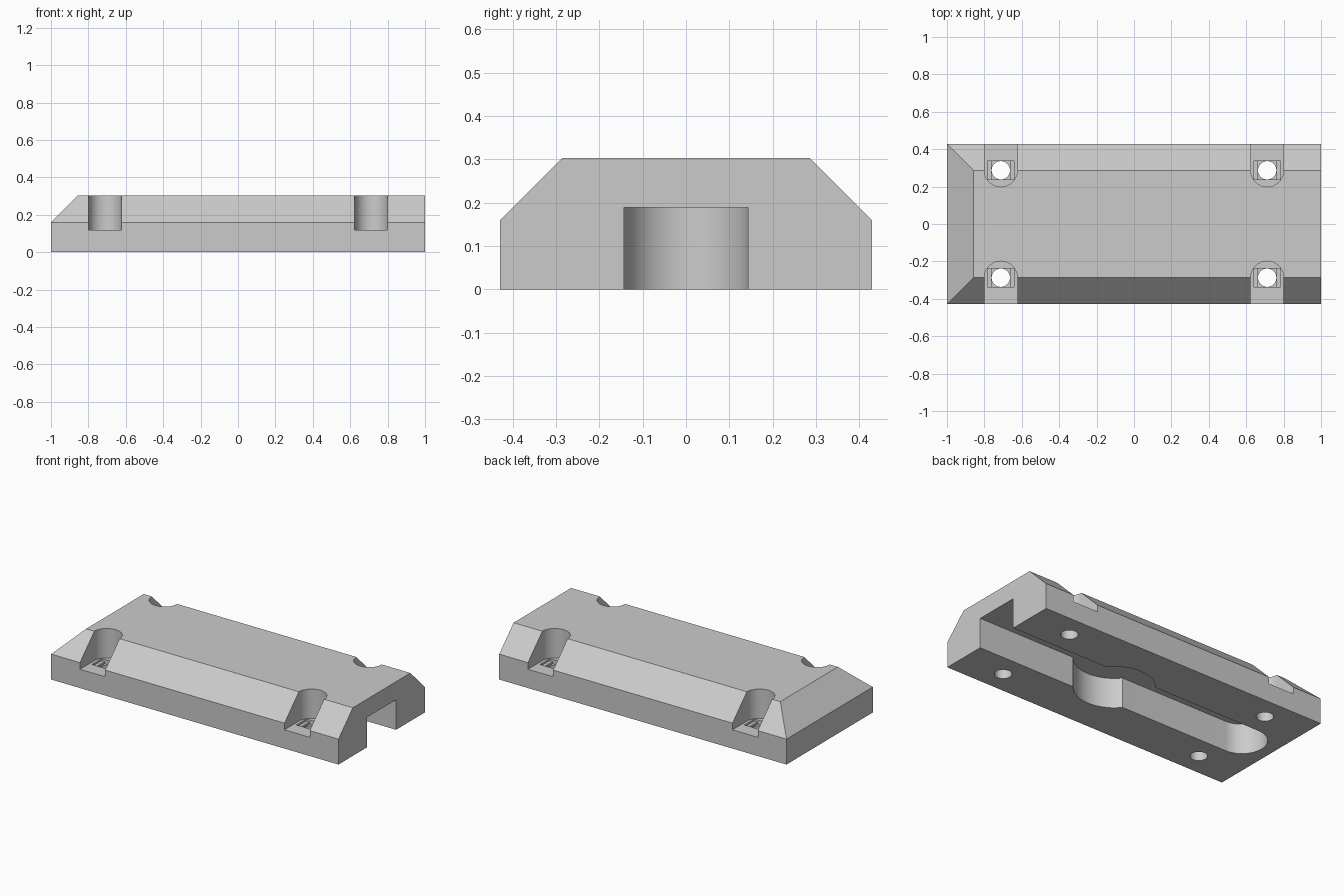
import bpy, bmesh, math

cube = bpy.data.objects.get("Cube")
if cube:
    bpy.data.objects.remove(cube, do_unlink=True)

HALF_W, HEIGHT, SIDE_H = 0.429, 0.303, 0.16
CHAMFER = HEIGHT - SIDE_H
SLOT_R, SLOT_H, SLOT_END = 0.1435, 0.189, -0.786
BULGE_X, BULGE_R = 0.143, 0.23
SCREW_X, SCREW_Y, POCKET_R, HOLE_R = 0.712, 0.287, 0.088, 0.049
FLOOR, STEP = 0.118, 0.014

grey = bpy.data.materials.new("light_grey")
grey.use_nodes = True
colour = (0.6, 0.6, 0.6, 1)
grey.diffuse_color = colour
grey.node_tree.nodes["Principled BSDF"].inputs["Base Color"].default_value = colour


def add_object(name, bm):
    bmesh.ops.recalc_face_normals(bm, faces=bm.faces)
    mesh = bpy.data.meshes.new(name)
    bm.to_mesh(mesh)
    bm.free()
    mesh.materials.append(grey)
    obj = bpy.data.objects.new(name, mesh)
    bpy.context.collection.objects.link(obj)
    return obj


def loft(name, rings):
    """Closed solid through rings of equal point count."""
    bm = bmesh.new()
    loops = [[bm.verts.new(p) for p in ring] for ring in rings]
    n = len(loops[0])
    for low, high in zip(loops, loops[1:]):
        for i in range(n):
            j = (i + 1) % n
            bm.faces.new((low[i], low[j], high[j], high[i]))
    bm.faces.new(loops[0][::-1])
    bm.faces.new(loops[-1])
    return add_object(name, bm)


def arc(cx, cy, r, start, end, steps):
    angles = [start + (end - start) * i / steps for i in range(steps + 1)]
    return [(cx + r * math.cos(a), cy + r * math.sin(a)) for a in angles]


def rect(cx, cy, hx, hy):
    return [(cx - hx, cy - hy), (cx + hx, cy - hy), (cx + hx, cy + hy), (cx - hx, cy + hy)]


def cut(target, outline, z0, z1):
    """Subtract an upright prism from the target."""
    cutter = loft("cutter", [[(x, y, z) for x, y in outline] for z in (z0, z1)])
    cutter.hide_render = True
    mod = target.modifiers.new("cut", "BOOLEAN")
    mod.operation, mod.solver, mod.object = "DIFFERENCE", "EXACT", cutter
    bpy.context.view_layer.objects.active = target
    bpy.ops.object.modifier_apply(modifier=mod.name)
    bpy.data.objects.remove(cutter, do_unlink=True)


# Block chamfered on both long sides and one end
def ring(z, inset):
    w = HALF_W - inset
    return [(inset - 1, -w, z), (1, -w, z), (1, w, z), (inset - 1, w, z)]


body = loft("mounting_block", [ring(0, 0), ring(SIDE_H, 0), ring(HEIGHT, CHAMFER)])

# Keyhole channel underneath, open at one end
a = math.asin(SLOT_R / BULGE_R)
channel = [(1.1, SLOT_R)]
channel += arc(BULGE_X, 0, BULGE_R, a, math.pi - a, 20)
channel += arc(SLOT_END, 0, SLOT_R, math.pi / 2, math.pi * 1.5, 32)
channel += arc(BULGE_X, 0, BULGE_R, math.pi + a, 2 * math.pi - a, 20)
channel += [(1.1, -SLOT_R)]
cut(body, channel, -0.1, SLOT_H)

# Four screw seats, open to the sides, with stepped recess and through hole
for sx in (-1, 1):
    for sy in (-1, 1):
        x, y = sx * SCREW_X, sy * SCREW_Y
        seat = arc(x, y, POCKET_R, 0, -sy * math.pi, 28)
        seat += [(x - POCKET_R, sy * 0.6), (x + POCKET_R, sy * 0.6)]
        cut(body, seat, FLOOR, 0.5)
        cut(body, rect(x, y, 0.07, 0.05), FLOOR - STEP, FLOOR + STEP)
        cut(body, rect(x, y, 0.05, 0.05), FLOOR - 2 * STEP, FLOOR)
        cut(body, arc(x, y, HOLE_R, 0, 2 * math.pi * 39 / 40, 39), -0.1, FLOOR)

bpy.ops.object.select_all(action="DESELECT")
body.select_set(True)
bpy.context.view_layer.objects.active = body
bpy.ops.object.shade_smooth_by_angle(angle=math.radians(25))
